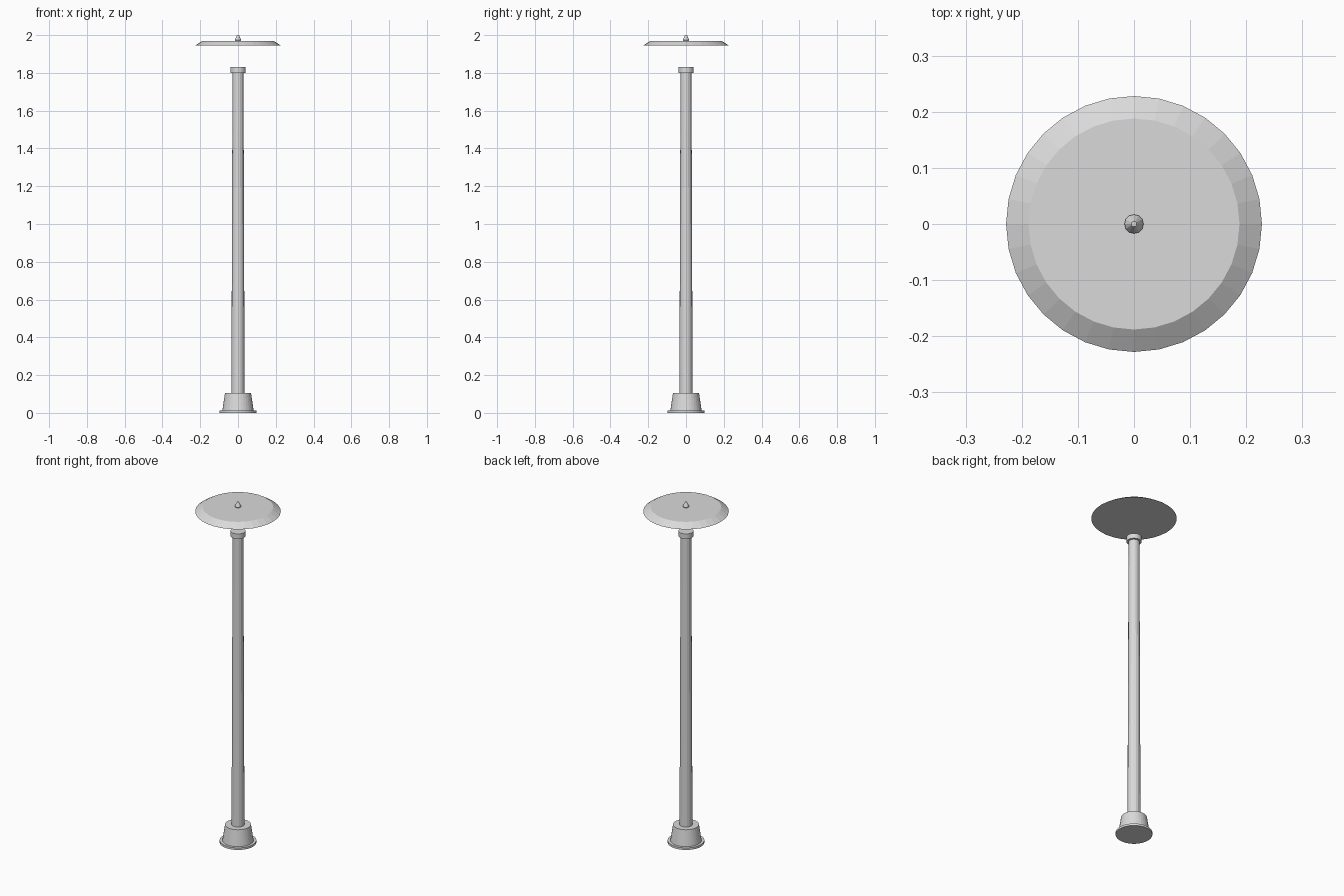
import bpy
import bmesh
from math import cos, sin, tau

cube = bpy.data.objects.get("Cube")
if cube:
    bpy.data.objects.remove(cube, do_unlink=True)

# One plain grey metal
GREY = (0.7, 0.7, 0.7, 1)
metal = bpy.data.materials.new("grey_metal")
metal.use_nodes = True
metal.diffuse_color = GREY
metal.node_tree.nodes["Principled BSDF"].inputs["Base Color"].default_value = GREY


def turned(name, profile, sides):
    """Closed, flat-faced turned part from (radius, height) pairs, bottom up."""
    bm = bmesh.new()
    rings = [[bm.verts.new((r * cos(tau * i / sides), r * sin(tau * i / sides), z))
              for i in range(sides)] for r, z in profile]
    for low, high in zip(rings, rings[1:]):
        for i in range(sides):
            j = (i + 1) % sides
            bm.faces.new((low[i], low[j], high[j], high[i]))
    bm.faces.new(rings[0][::-1])
    bm.faces.new(rings[-1])
    mesh = bpy.data.meshes.new(name)
    bm.to_mesh(mesh)
    bm.free()
    mesh.materials.append(metal)
    obj = bpy.data.objects.new(name, mesh)
    bpy.context.collection.objects.link(obj)
    return obj


# Foot and tapered post
turned("base_plate", [(0.098, 0), (0.098, 0.012)], 32)
turned("base_block", [(0.083, 0.012), (0.069, 0.105)], 32)
turned("post", [(0.035, 0.105), (0.029, 1.80)], 16)

# Collar under the open lamp gap
turned("collar", [(0.04, 1.80), (0.04, 1.83)], 32)

# Shade with sloping rim, and its pointed finial
turned("shade", [(0.228, 1.944), (0.188, 1.97)], 32)
turned("finial", [(0.014, 1.97), (0.017, 1.975), (0.005, 2.0)], 12)
